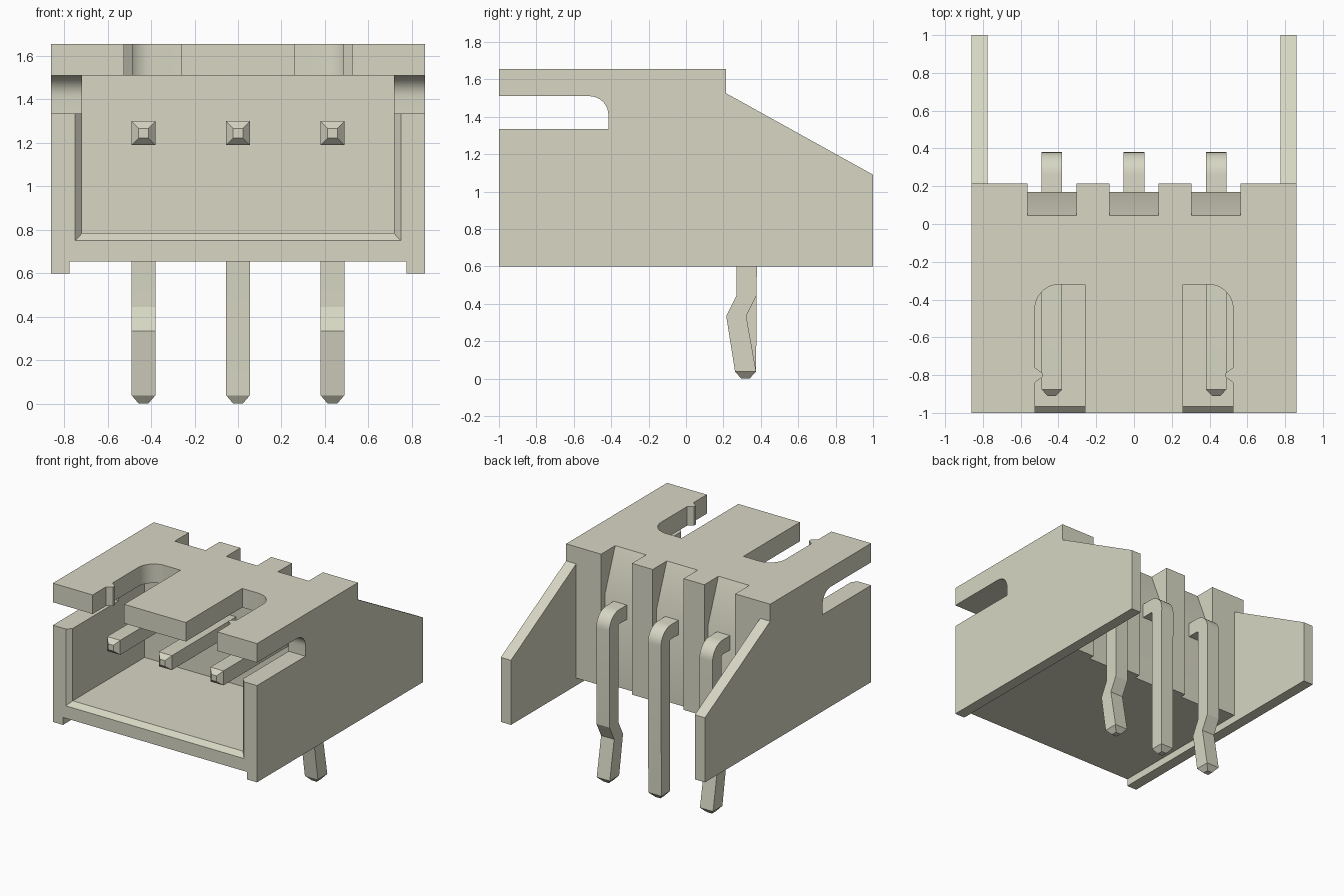
import bpy, bmesh, math
from mathutils import Vector

cube = bpy.data.objects.get("Cube")
if cube:
    bpy.data.objects.remove(cube, do_unlink=True)

mat = bpy.data.materials.new("ivory plastic")
mat.use_nodes = True
COLOR = (0.68, 0.675, 0.55, 1)
mat.diffuse_color = COLOR
mat.node_tree.nodes["Principled BSDF"].inputs["Base Color"].default_value = COLOR


def make(name, bm):
    bmesh.ops.recalc_face_normals(bm, faces=bm.faces)
    me = bpy.data.meshes.new(name)
    bm.to_mesh(me)
    bm.free()
    me.materials.append(mat)
    ob = bpy.data.objects.new(name, me)
    bpy.context.scene.collection.objects.link(ob)
    return ob


def loft(name, rings):
    """Skin a closed solid over rings with equal point counts."""
    bm = bmesh.new()
    vs = [[bm.verts.new(p) for p in r] for r in rings]
    n = len(vs[0])
    for a, b in zip(vs, vs[1:]):
        for i in range(n):
            j = (i + 1) % n
            bm.faces.new((a[i], a[j], b[j], b[i]))
    bm.faces.new(vs[0])
    bm.faces.new(vs[-1][::-1])
    return make(name, bm)


def prism_x(name, pts, x0, x1):
    return loft(name, [[(x, y, z) for y, z in pts] for x in (x0, x1)])


def prism_z(name, pts, z0, z1):
    return loft(name, [[(x, y, z) for x, y in pts] for z in (z0, z1)])


def box(name, x0, x1, y0, y1, z0, z1):
    return prism_z(name, [(x0, y0), (x1, y0), (x1, y1), (x0, y1)], z0, z1)


def arc(cx, cy, r, a0, a1, n=8):
    return [(cx + r * math.cos(math.radians(a0 + (a1 - a0) * i / n)),
             cy + r * math.sin(math.radians(a0 + (a1 - a0) * i / n))) for i in range(n + 1)]


def boolean(target, tool, op):
    tool.hide_render = True
    m = target.modifiers.new("cut", 'BOOLEAN')
    m.operation, m.object, m.solver = op, tool, 'EXACT'
    bpy.context.view_layer.objects.active = target
    bpy.ops.object.modifier_apply(modifier=m.name)
    bpy.data.objects.remove(tool, do_unlink=True)


def smooth(ob):
    bpy.ops.object.select_all(action='DESELECT')
    ob.select_set(True)
    bpy.context.view_layer.objects.active = ob
    bpy.ops.object.shade_smooth_by_angle(angle=math.radians(25))


# Housing block with long side plates that end in sloped fins
housing = box("housing", -0.8, 0.8, -1, 0.215, 0.655, 1.655)
side = [(-1, 0.598), (1, 0.598), (1, 1.09), (0.215, 1.525), (0.215, 1.655), (-1, 1.655)]
for s in (-1, 1):
    boolean(housing, prism_x("side_plate", side, s * 0.775, s * 0.86), 'UNION')

# Plug cavity with a flared mouth on the floor and sides
mouth = [(-1.035, 0.784, 0.716), (-0.965, 0.717, 0.784), (-0.1, 0.717, 0.784)]
boolean(housing, loft("cavity", [[(-w, y, z), (w, y, z), (w, y, 1.51), (-w, y, 1.51)]
                                 for y, w, z in mouth]), 'DIFFERENCE')

# Slots through both side walls, rounded at the upper inner corner
slot = [(-1.1, 1.335), (-0.415, 1.335)] + arc(-0.515, 1.41, 0.1, 0, 90) + [(-1.1, 1.51)]
boolean(housing, prism_x("side_slot", slot, -1, 1), 'DIFFERENCE')

# Open slots in the roof, each with a small locking bump on the outer edge
for s in (-1, 1):
    pts = [(0.26, -1.1), (0.525, -1.1), (0.525, -0.84), (0.485, -0.81), (0.485, -0.79),
           (0.525, -0.76)] + arc(0.395, -0.45, 0.13, 0, 90) + [(0.26, -0.32)]
    boolean(housing, prism_z("roof_slot", [(s * x, y) for x, y in pts], 1.45, 1.8), 'DIFFERENCE')

# Sloped recesses in the back wall behind each pin
recess = [(0.045, 1.655), (0.17, 1.33), (0.17, 0.5), (0.4, 0.5), (0.4, 1.8), (0.045, 1.8)]
for x in (-0.435, 0, 0.435):
    boolean(housing, prism_x("recess", recess, x - 0.13, x + 0.13), 'DIFFERENCE')
smooth(housing)


# Bent square pins with tapered ends; each section is (half width, inner yz, outer yz)
def pin(name, x, legs):
    secs = [(0.022, (-0.91, 1.223), (-0.91, 1.267)), (0.055, (-0.875, 1.19), (-0.875, 1.3))]
    secs += [(0.055, a, b) for a, b in zip(arc(0.26, 1.18, 0.01, 90, 0),
                                           arc(0.26, 1.18, 0.12, 90, 0))]
    secs += legs + [(0.022, (0.295, 0), (0.34, 0))]
    smooth(loft(name, [[(x - w, *a), (x + w, *a), (x + w, *b), (x - w, *b)]
                       for w, a, b in secs]))


straight = [(0.055, (0.27, 0.038), (0.375, 0.038))]
kinked = [(0.055, (0.27, 0.445), (0.378, 0.445)),
          (0.055, (0.215, 0.335), (0.322, 0.335)),
          (0.055, (0.262, 0.038), (0.375, 0.038))]
pin("right_pin", -0.435, kinked)
pin("middle_pin", 0, straight)
pin("left_pin", 0.435, kinked)
